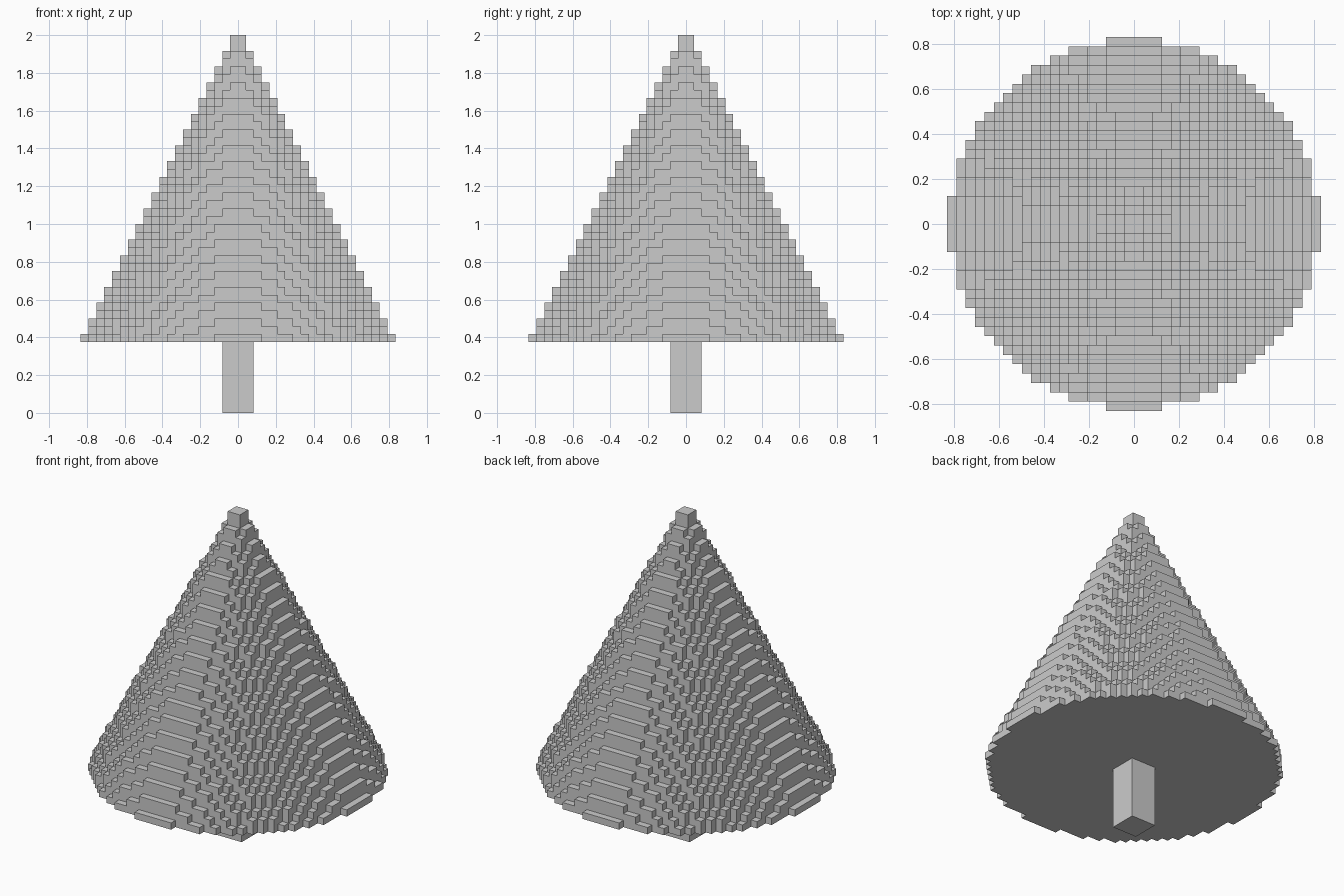
import bpy, bmesh

if "Cube" in bpy.data.objects:
    bpy.data.objects.remove(bpy.data.objects["Cube"])

V = 1 / 24            # block size
TRUNK, TOP = 9, 48    # trunk height and total height, in blocks


def block_mesh(name, cells):
    """Mesh with only the exposed faces of a set of unit blocks."""
    bm = bmesh.new()
    verts = {}

    def vert(p):
        if p not in verts:
            verts[p] = bm.verts.new([c * V for c in p])
        return verts[p]

    for cell in cells:
        for axis in range(3):
            u, w = (axis + 1) % 3, (axis + 2) % 3
            for side in (0, 1):
                near = list(cell)
                near[axis] += 2 * side - 1
                if tuple(near) in cells:
                    continue
                ring = []
                for du, dw in ((0, 0), (1, 0), (1, 1), (0, 1)):
                    p = list(cell)
                    p[axis] += side
                    p[u] += du
                    p[w] += dw
                    ring.append(vert(tuple(p)))
                bm.faces.new(ring if side else ring[::-1])
    mesh = bpy.data.meshes.new(name)
    bm.to_mesh(mesh)
    bm.free()
    obj = bpy.data.objects.new(name, mesh)
    bpy.context.collection.objects.link(obj)
    return obj


# Foliage: stacked block discs, shrinking half a block per layer
foliage = set()
for z in range(TRUNK, TOP):
    r = (TOP + 0.5 - z) / 2
    for x in range(-20, 20):
        for y in range(-20, 20):
            if (x + 0.5) ** 2 + (y + 0.5) ** 2 <= r * r:
                foliage.add((x, y, z))
block_mesh("foliage", foliage)

# Trunk: square post
bpy.ops.mesh.primitive_cube_add(size=1, location=(0, 0, TRUNK * V / 2))
trunk = bpy.context.object
trunk.name = "trunk"
trunk.scale = (4 * V, 4 * V, TRUNK * V)
bpy.ops.object.transform_apply(location=True, rotation=False, scale=True)
